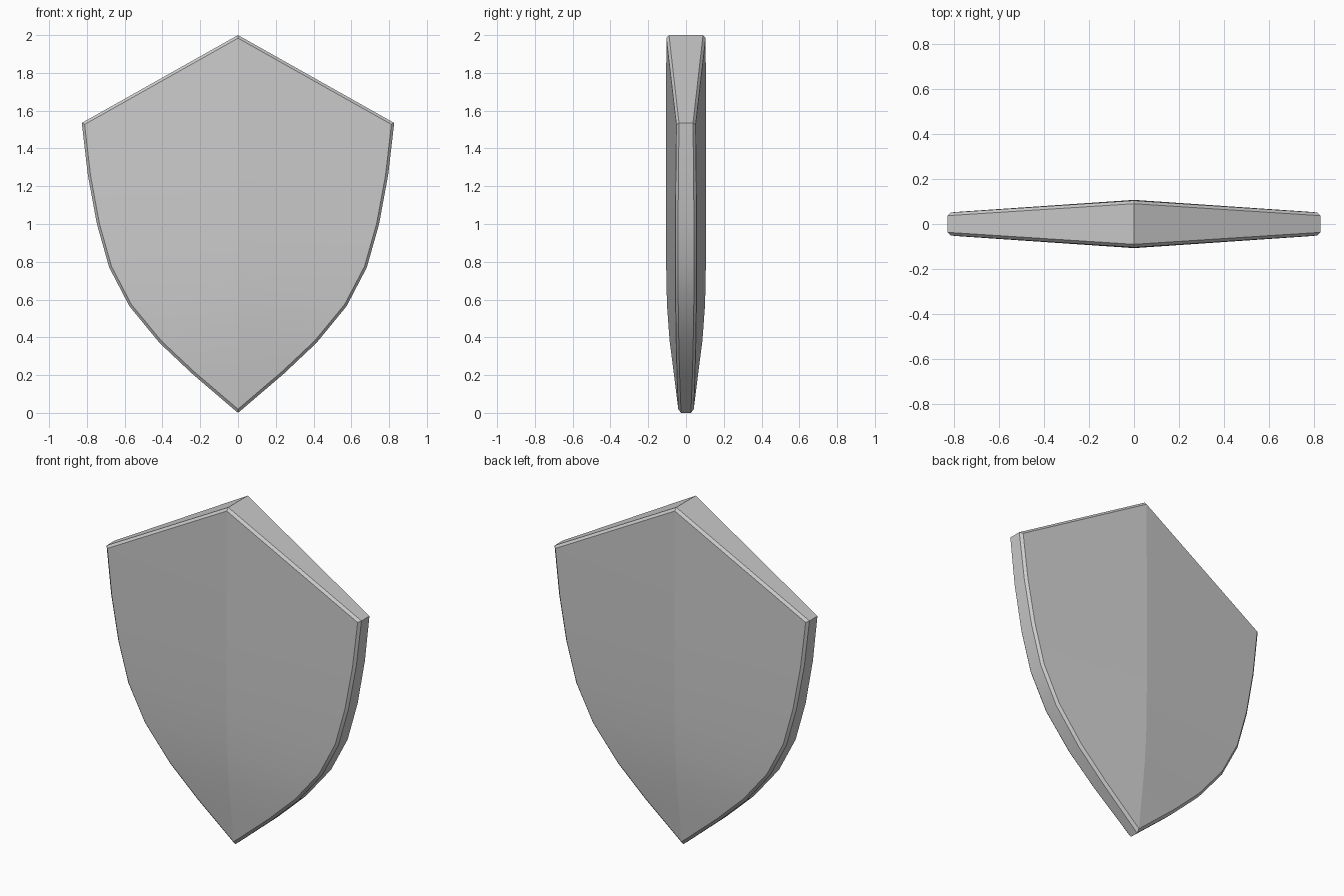
import bpy, bmesh
from mathutils import Vector

if "Cube" in bpy.data.objects:
    bpy.data.objects.remove(bpy.data.objects["Cube"])

# Right half outline, apex to tip: x, z, half thickness at the outer edge
OUTLINE = [(0, 2.0, .09), (.827, 1.535, .037), (.795, 1.26, .04), (.747, 1.0, .042),
           (.682, .77, .042), (.575, .565, .041), (.415, .37, .038),
           (.24, .205, .034), (0, 0, .026)]
# Half thickness of the centre ridge at each outline height
RIDGE = [.104, .106, .107, .107, .105, .101, .087, .066, .041]
BEVEL, SCALE, MID = .014, .982, 1.1

outer = [Vector((x, y, z)) for x, z, y in OUTLINE]
inner = [Vector((x * SCALE, y + BEVEL, MID + (z - MID) * SCALE)) for x, z, y in OUTLINE]
ridge = [Vector((0, y, p.z)) for y, p in zip(RIDGE, inner)]
inner[0], inner[-1] = ridge[0], ridge[-1]

bm = bmesh.new()


def face(points, sx, sy):
    unique = []
    for p in points:
        q = Vector((p.x * sx, p.y * sy, p.z))
        if all((q - u).length > 1e-5 for u in unique):
            unique.append(q)
    bm.faces.new([bm.verts.new(q) for q in unique])


# Mirrored quarters: ridged panels, bevelled border and outer rim
for i in range(len(outer) - 1):
    j = i + 1
    for sx in (1, -1):
        for sy in (1, -1):
            face([ridge[i], inner[i], inner[j], ridge[j]], sx, sy)
            face([inner[i], outer[i], outer[j], inner[j]], sx, sy)
        a, b = outer[i], outer[j]
        flip = Vector((1, -1, 1))
        face([a, b, b * flip, a * flip], sx, 1)

bmesh.ops.remove_doubles(bm, verts=bm.verts, dist=1e-4)
bmesh.ops.recalc_face_normals(bm, faces=bm.faces)

# Smooth panels, with crisp rim edges and centre ridge
for f in bm.faces:
    f.smooth = True
for e in bm.edges:
    on_ridge = all(abs(v.co.x) < 1e-4 for v in e.verts)
    e.smooth = not on_ridge and e.calc_face_angle(0) < .42

mesh = bpy.data.meshes.new("shield")
bm.to_mesh(mesh)
bm.free()
bpy.context.collection.objects.link(bpy.data.objects.new("shield", mesh))
